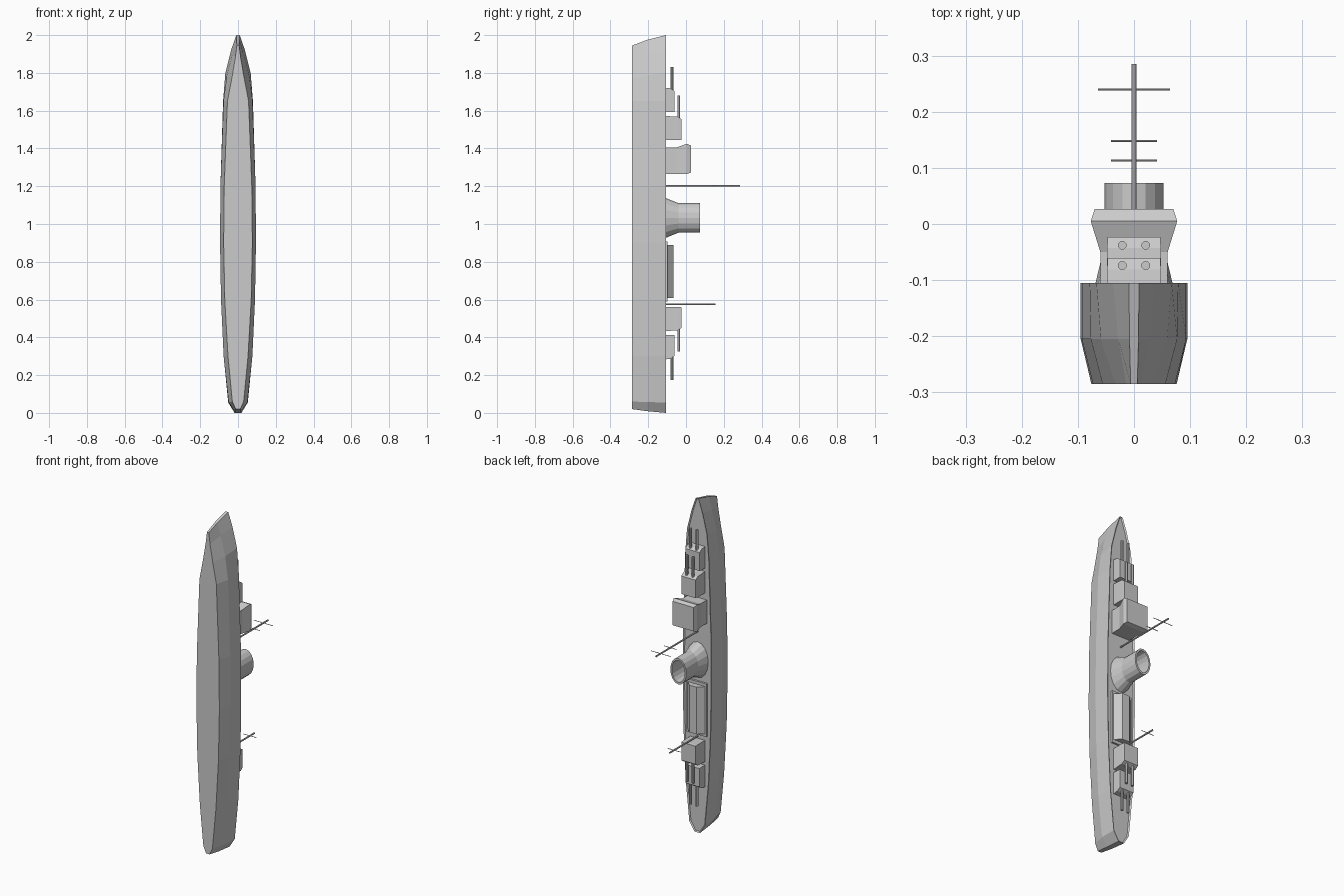
import bpy, bmesh, math

if "Cube" in bpy.data.objects:
    bpy.data.objects.remove(bpy.data.objects["Cube"])

DECK = -0.111   # level of the deck the fittings stand on


def loft(name, rings, cap=True):
    """Skin a list of equal-length point rings; close the ends if wanted."""
    bm = bmesh.new()
    vs = [[bm.verts.new(p) for p in r] for r in rings]
    n = len(rings[0])
    for a, b in zip(vs, vs[1:]):
        for i in range(n):
            j = (i + 1) % n
            bm.faces.new((a[i], a[j], b[j], b[i]))
    if cap:
        bm.faces.new(vs[0])
        bm.faces.new(vs[-1])
    else:
        for i in range(n):
            j = (i + 1) % n
            bm.faces.new((vs[-1][i], vs[-1][j], vs[0][j], vs[0][i]))
    bmesh.ops.recalc_face_normals(bm, faces=bm.faces)
    return finish(name, bm)


def finish(name, bm):
    me = bpy.data.meshes.new(name)
    bm.to_mesh(me)
    bm.free()
    ob = bpy.data.objects.new(name, me)
    bpy.context.collection.objects.link(ob)
    return ob


def rect(hw, y, z0, z1):
    return [(-hw, y, z0), (hw, y, z0), (hw, y, z1), (-hw, y, z1)]


def oval(rx, rz, y, zc, n=16):
    return [(rx * math.cos(2 * math.pi * i / n), y,
             zc + rz * math.sin(2 * math.pi * i / n)) for i in range(n)]


def rod(name, start, end, r, n=8):
    """Axis-aligned rod between two points."""
    ax = max(range(3), key=lambda k: abs(end[k] - start[k]))
    u, v = [k for k in range(3) if k != ax]
    rings = []
    for p in (start, end):
        ring = []
        for i in range(n):
            a = 2 * math.pi * (i + 0.5) / n
            q = list(p)
            q[u] += r * math.cos(a)
            q[v] += r * math.sin(a)
            ring.append(q)
        rings.append(ring)
    return loft(name, rings)


# hull stations: z at deck, z at keel, half widths at deck, bilge and keel
stations = [
    (0.000, 0.020, 0.018, 0.016, 0.012), (0.055, 0.060, 0.052, 0.050, 0.030),
    (0.30, 0.30, 0.076, 0.076, 0.053), (0.60, 0.60, 0.090, 0.090, 0.070),
    (0.90, 0.90, 0.095, 0.095, 0.076), (1.20, 1.20, 0.093, 0.093, 0.073),
    (1.65, 1.65, 0.079, 0.077, 0.056), (1.80, 1.77, 0.067, 0.059, 0.033),
    (1.92, 1.88, 0.037, 0.028, 0.014), (2.000, 1.945, 0.009, 0.008, 0.006)]
rings = []
for zt, zb, wt, wm, wb in stations:
    zm = zt * 0.55 + zb * 0.45
    rings.append([(-wb, -0.285, zb), (wb, -0.285, zb), (wm, -0.205, zm),
                  (wt, -0.105, zt), (-wt, -0.105, zt), (-wm, -0.205, zm)])
hull = loft("hull", rings)

# sunken deck leaves a low bulwark around the edge
bm = bmesh.new()
bm.from_mesh(hull.data)
deck = [f for f in bm.faces if f.normal.y > 0.9]
bmesh.ops.inset_region(bm, faces=deck, thickness=0.007)
bmesh.ops.translate(bm, verts=list({v for f in deck for v in f.verts}),
                    vec=(0, DECK - 0.001 + 0.105, 0))
bm.to_mesh(hull.data)
bm.free()


# twin gun turrets, the aft pair mirrored along the ship
def turret(name, back, front, top, gun_y, gun_end, flip):
    m = (lambda z: 2.005 - z) if flip else (lambda z: z)
    loft(name, [rect(0.048, DECK, m(back), m(front)),
                rect(0.048, top - 0.02, m(back), m(front - 0.004)),
                rect(0.047, top, m(back + 0.002), m(front - 0.018))])
    for side in (-1, 1):
        x = side * 0.021
        rod(name + "_gun", (x, gun_y, m(front - 0.03)), (x, gun_y, m(gun_end)), 0.008)


for flip, label in ((False, "fore"), (True, "aft")):
    turret(label + "_low_turret", 1.592, 1.722, -0.061, -0.074, 1.83, flip)
    turret(label + "_high_turret", 1.444, 1.572, -0.023, -0.038, 1.68, flip)

# bridge flaring outwards at the top
loft("bridge", [rect(0.060, DECK, 1.265, 1.405),
                rect(0.060, -0.050, 1.265, 1.405),
                rect(0.077, 0.005, 1.265, 1.425),
                rect(0.070, 0.027, 1.272, 1.415)])

# oval funnel with flared foot, open at the top
ZF = 1.032
loft("funnel", [oval(0.070, 0.107, DECK, ZF), oval(0.053, 0.078, -0.040, ZF),
                oval(0.053, 0.078, 0.073, ZF), oval(0.043, 0.066, 0.073, ZF),
                oval(0.043, 0.066, -0.040, ZF), oval(0.043, 0.066, DECK, ZF)],
     cap=False)

# long skylight house on a low plinth
loft("deckhouse_base", [rect(0.065, DECK, 0.590, 0.907), rect(0.065, -0.099, 0.590, 0.907)])
loft("deckhouse", [rect(0.058, -0.099, 0.608, 0.890), rect(0.024, -0.066, 0.608, 0.890)])

# masts and yards
for label, z, top, yards in (("fore", 1.202, 0.285, ((0.240, 0.064), (0.148, 0.041))),
                             ("aft", 0.575, 0.155, ((0.113, 0.041),))):
    rod(label + "_mast", (0, DECK, z), (0, top, z), 0.005)
    for y, hw in yards:
        rod(label + "_yard", (-hw, y, z), (hw, y, z), 0.002, 6)
